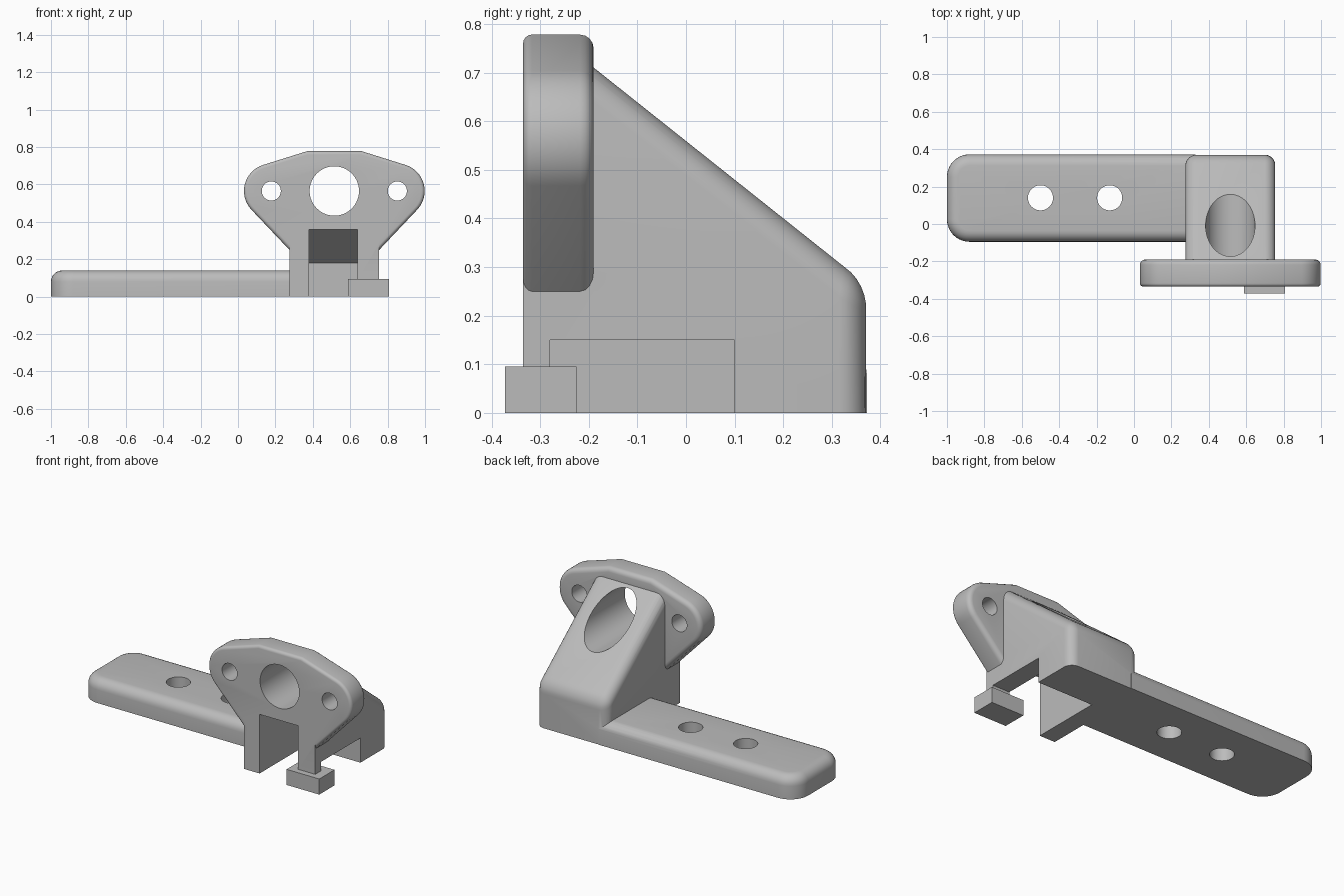
import bpy, bmesh, math
from mathutils import Matrix, Vector

if "Cube" in bpy.data.objects:
    bpy.data.objects.remove(bpy.data.objects["Cube"])

grey = bpy.data.materials.new("plain_grey")
grey.use_nodes = True
grey.diffuse_color = (0.5, 0.5, 0.5, 1)
grey.node_tree.nodes["Principled BSDF"].inputs["Base Color"].default_value = (0.5, 0.5, 0.5, 1)

MID = 0.515            # centre line of the upright
X0, X1 = 0.275, 0.755  # sides of the upright


def finish(name, bm):
    bmesh.ops.recalc_face_normals(bm, faces=bm.faces)
    mesh = bpy.data.meshes.new(name)
    bm.to_mesh(mesh)
    bm.free()
    mesh.materials.append(grey)
    obj = bpy.data.objects.new(name, mesh)
    bpy.context.collection.objects.link(obj)
    return obj


def prism(points, offset):
    """Extrude a closed outline of 3D points along an offset."""
    bm = bmesh.new()
    face = bm.faces.new([bm.verts.new(p) for p in points])
    new = bmesh.ops.extrude_face_region(bm, geom=[face])["geom"]
    bmesh.ops.translate(bm, vec=offset, verts=[v for v in new if isinstance(v, bmesh.types.BMVert)])
    bmesh.ops.recalc_face_normals(bm, faces=bm.faces)
    return bm


def side_prism(profile, x0, x1):
    return prism([(x0, y, z) for y, z in profile], (x1 - x0, 0, 0))


def box(x0, x1, y0, y1, z0, z1):
    return side_prism([(y0, z0), (y1, z0), (y1, z1), (y0, z1)], x0, x1)


def round_edges(bm, radius, rule, segments=6):
    """Round every edge whose end points satisfy the rule."""
    edges = [e for e in bm.edges if rule(e.verts[0].co, e.verts[1].co)]
    bmesh.ops.bevel(bm, geom=edges, offset=radius, segments=segments, profile=0.5,
                    affect='EDGES', clamp_overlap=True)


def cylinder(name, centre, radius, length, axis):
    bm = bmesh.new()
    turn = Matrix.Rotation(math.pi / 2, 4, 'X') if axis == 'Y' else Matrix()
    bmesh.ops.create_cone(bm, cap_ends=True, segments=64, radius1=radius, radius2=radius,
                          depth=length, matrix=Matrix.Translation(centre) @ turn)
    return finish(name, bm)


def combine(target, other, operation):
    mod = target.modifiers.new(other.name, 'BOOLEAN')
    mod.operation, mod.object, mod.solver = operation, other, 'EXACT'
    bpy.context.view_layer.objects.active = target
    bpy.ops.object.modifier_apply(modifier=mod.name)
    bpy.data.objects.remove(other)


# Upright with sloping back
bm = side_prism([(-0.335, 0), (0.37, 0), (0.37, 0.265), (-0.24, 0.75), (-0.24, 0.3), (-0.335, 0.3)], X0, X1)
round_edges(bm, 0.055, lambda a, b: max(a.y, b.y) > 0.3 and a.z + b.z > 0.1)
bracket = finish("bracket", bm)

# Front flange: half outline with a round ear, mirrored
ear_x, ear_z, ear_r = 0.178, 0.565, 0.146
half = [(X0, 0.25)]
for i in range(17):
    a = math.radians(222 - i * (222 - 108) / 16)
    half.append((ear_x + ear_r * math.cos(a), ear_z + ear_r * math.sin(a)))
half.append((0.37, 0.778))
outline = half + [(2 * MID - x, z) for x, z in reversed(half)]
bm = prism([(x, -0.335, z) for x, z in outline], (0, 0.145, 0))
for y, r in ((-0.335, 0.018), (-0.19, 0.028)):
    round_edges(bm, r, lambda a, b: abs(a.y - y) < 1e-4 and abs(b.y - y) < 1e-4
                and a.z + b.z > 0.52, 4)
combine(bracket, finish("flange", bm), 'UNION')

# Mounting arm
bm = box(-1, 0.33, -0.095, 0.372, 0, 0.14)
round_edges(bm, 0.12, lambda a, b: a.x < -0.9 and b.x < -0.9 and abs(a.z - b.z) > 0.1, 10)
round_edges(bm, 0.06, lambda a, b: min(a.z, b.z) > 0.13 and min(a.x, b.x) < 0.32)
combine(bracket, finish("arm", bm), 'UNION')

# Slot from the front with a sloping roof, and notch through one side
slot = [(-0.5, -0.1), (0.1, -0.1), (0.1, 0.18), (-0.125, 0.36), (-0.5, 0.36)]
combine(bracket, finish("slot", side_prism(slot, 0.38, 0.64)), 'DIFFERENCE')
combine(bracket, finish("notch", box(0.6, 0.9, -0.28, 0.1, -0.1, 0.15)), 'DIFFERENCE')

# Bores and screw holes
combine(bracket, cylinder("bore", (MID, 0, 0.565), 0.132, 1.2, 'Y'), 'DIFFERENCE')
for x in (ear_x, 2 * MID - ear_x):
    combine(bracket, cylinder("ear_hole", (x, -0.26, 0.565), 0.051, 0.4, 'Y'), 'DIFFERENCE')
for x in (-0.5, -0.13):
    combine(bracket, cylinder("arm_hole", (x, 0.14, 0.07), 0.067, 0.5, 'Z'), 'DIFFERENCE')

# Small foot under the front leg
combine(bracket, finish("foot", box(0.588, 0.808, -0.372, -0.225, 0, 0.095)), 'UNION')

bpy.ops.object.select_all(action='DESELECT')
bracket.select_set(True)
bpy.context.view_layer.objects.active = bracket
bpy.ops.object.shade_smooth_by_angle(angle=math.radians(28))
